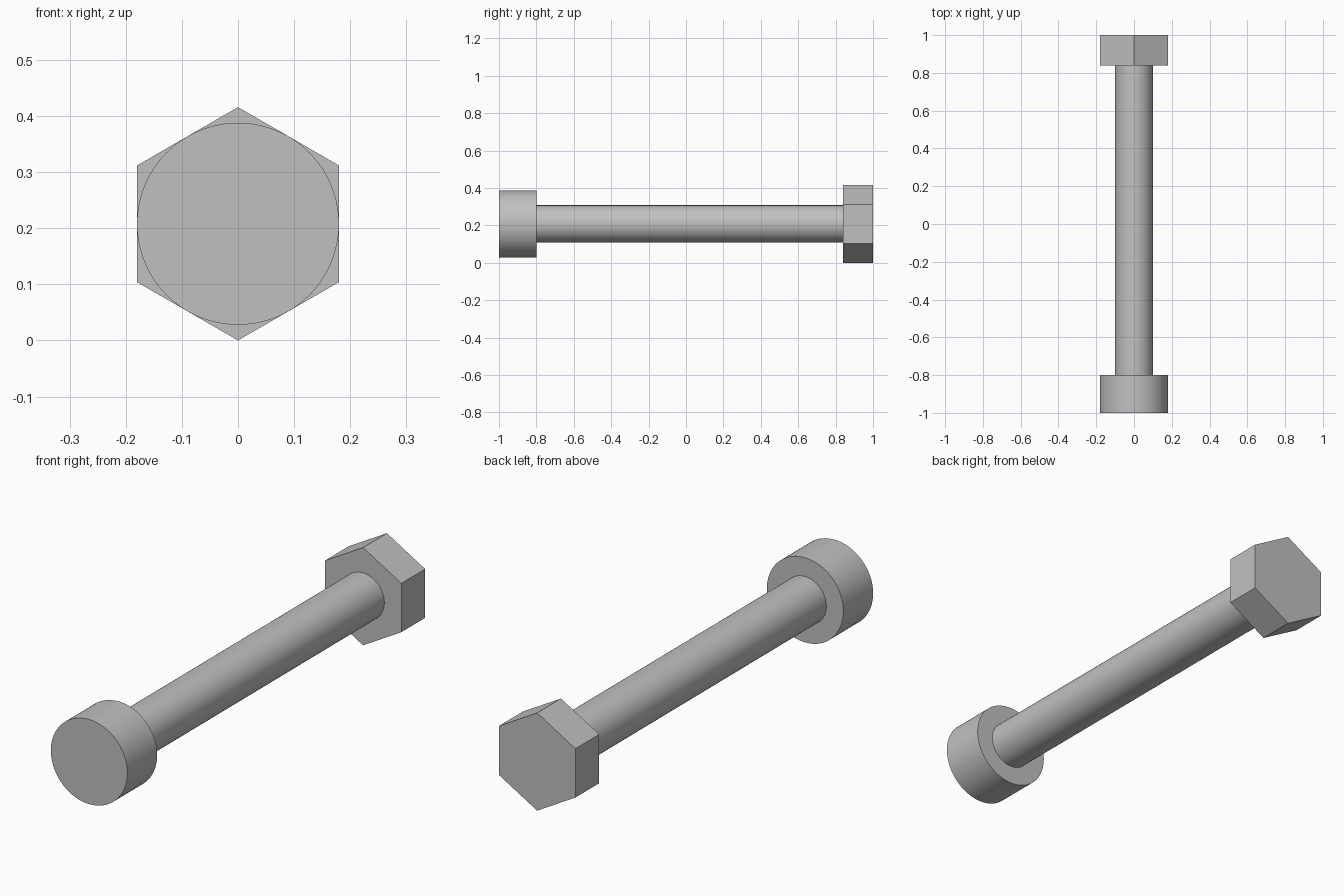
import bpy
import bmesh
from math import sin, cos, tau, sqrt, radians

default = bpy.data.objects.get("Cube")
if default:
    bpy.data.objects.remove(default, do_unlink=True)

# Plain steel colour
steel = bpy.data.materials.new("steel_grey")
steel.use_nodes = True
colour = (0.53, 0.53, 0.53, 1)
steel.diffuse_color = colour
steel.node_tree.nodes["Principled BSDF"].inputs["Base Color"].default_value = colour

NUT_RADIUS = 0.36 / sqrt(3)   # corner radius of a nut 0.36 across its flats
AXIS_Z = NUT_RADIUS           # the lowest nut corner rests on the ground


def prism(name, radius, sides, y_start, y_end, smooth=False):
    """Solid prism lying along y, with a corner pointing straight up."""
    bm = bmesh.new()
    ring = [bm.verts.new((radius * sin(tau * i / sides), y_start,
                          radius * cos(tau * i / sides))) for i in range(sides)]
    cap = bm.faces.new(ring)
    extruded = bmesh.ops.extrude_face_region(bm, geom=[cap], use_keep_orig=True)
    moved = [v for v in extruded["geom"] if isinstance(v, bmesh.types.BMVert)]
    bmesh.ops.translate(bm, verts=moved, vec=(0, y_end - y_start, 0))
    bmesh.ops.recalc_face_normals(bm, faces=bm.faces)
    mesh = bpy.data.meshes.new(name)
    bm.to_mesh(mesh)
    bm.free()
    mesh.materials.append(steel)
    obj = bpy.data.objects.new(name, mesh)
    obj.location.z = AXIS_Z
    bpy.context.collection.objects.link(obj)
    if smooth:
        bpy.ops.object.select_all(action="DESELECT")
        obj.select_set(True)
        bpy.context.view_layer.objects.active = obj
        bpy.ops.object.shade_smooth_by_angle(angle=radians(30))
    return obj


# Round head at the front, shank, and six-sided nut at the back
prism("bolt_head", 0.18, 96, -1.0, -0.8, smooth=True)
prism("bolt_shank", 0.10, 96, -0.8, 0.84, smooth=True)
prism("hex_nut", NUT_RADIUS, 6, 0.84, 1.0)
